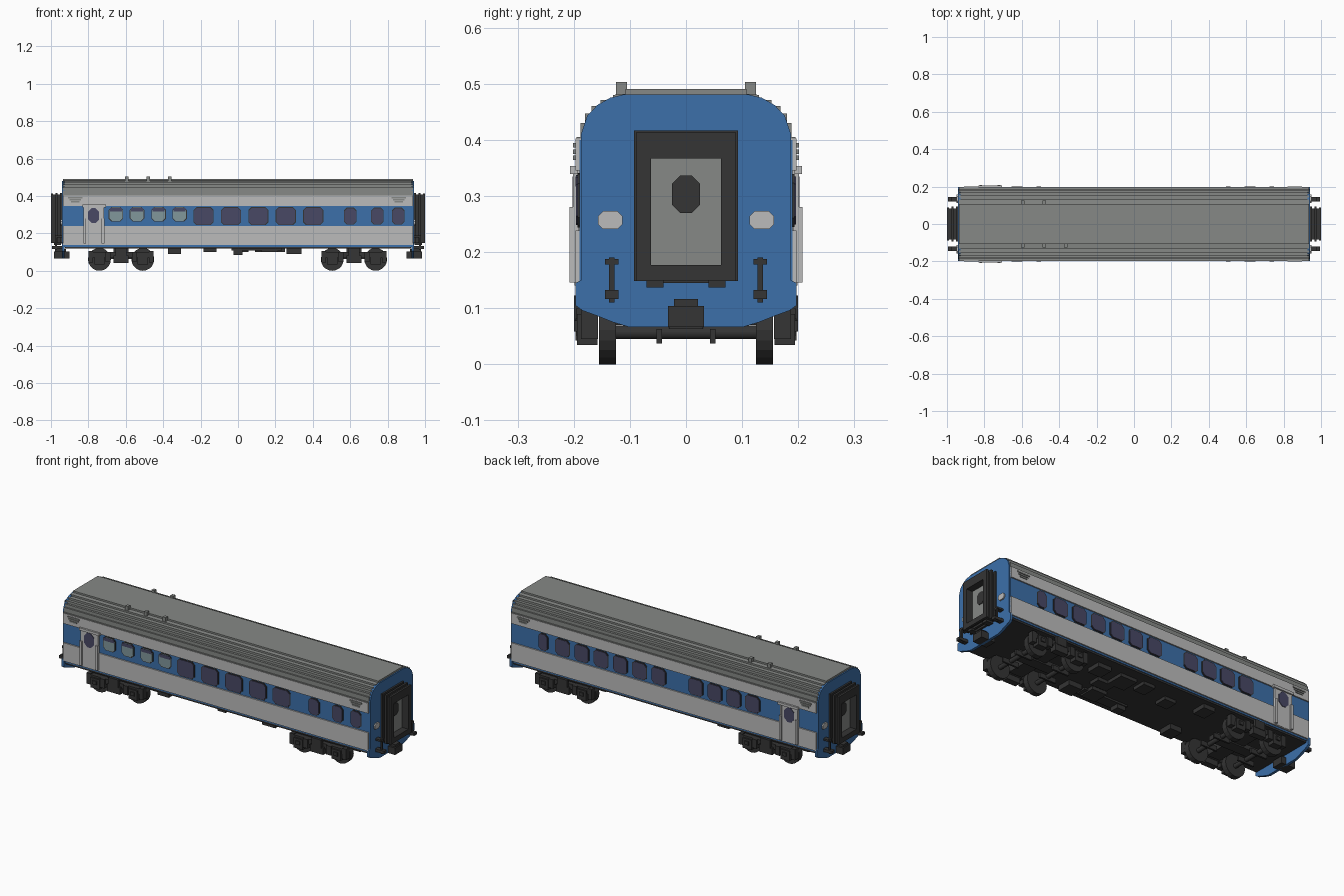
import bpy, bmesh, math
from mathutils import Vector

cube = bpy.data.objects.get("Cube")
if cube:
    bpy.data.objects.remove(cube, do_unlink=True)


def material(name, r, g, b):
    m = bpy.data.materials.new(name)
    m.use_nodes = True
    m.diffuse_color = (r, g, b, 1)
    m.node_tree.nodes["Principled BSDF"].inputs["Base Color"].default_value = (r, g, b, 1)
    m.roughness = 0.6
    return m


BLUE = material("body blue", 0.045, 0.16, 0.40)
LIGHT = material("light grey", 0.50, 0.50, 0.50)
ROOF = material("roof grey", 0.24, 0.25, 0.24)
DARK = material("dark grey", 0.035, 0.035, 0.035)
GLASS = material("tinted glass", 0.065, 0.065, 0.13)
PALE = material("pale glass", 0.22, 0.31, 0.33)


def finish(name, bm, mat):
    bmesh.ops.recalc_face_normals(bm, faces=bm.faces)
    me = bpy.data.meshes.new(name)
    bm.to_mesh(me)
    bm.free()
    me.materials.append(mat)
    ob = bpy.data.objects.new(name, me)
    bpy.context.collection.objects.link(ob)
    return ob


def box(name, mat, x0, x1, y0, y1, z0, z1):
    bm = bmesh.new()
    bmesh.ops.create_cube(bm, size=1)
    lo, hi = Vector((x0, y0, z0)), Vector((x1, y1, z1))
    for v in bm.verts:
        v.co = (lo + hi) / 2 + v.co * (hi - lo)
    return finish(name, bm, mat)


def block(name, mat, centre, size):
    c, h = Vector(centre), Vector(size) / 2
    return box(name, mat, c.x - h.x, c.x + h.x, c.y - h.y, c.y + h.y, c.z - h.z, c.z + h.z)


def prism(name, mat, points, axis, a, b):
    """Extrude a 2D outline along x (points are y,z) or y (points are x,z)."""
    bm = bmesh.new()
    verts = [bm.verts.new((a, p, q) if axis == "x" else (p, a, q)) for p, q in points]
    face = bm.faces.new(verts)
    ext = bmesh.ops.extrude_face_region(bm, geom=[face])["geom"]
    step = Vector((b - a, 0, 0)) if axis == "x" else Vector((0, b - a, 0))
    bmesh.ops.translate(bm, verts=[g for g in ext if isinstance(g, bmesh.types.BMVert)], vec=step)
    return finish(name, bm, mat)


def octagon(cx, cz, w, h, c):
    w, h = w / 2, h / 2
    return [(cx + sx * (w - i), cz + sz * (h - j)) for sx, sz, i, j in (
        (-1, -1, c, 0), (1, -1, c, 0), (1, -1, 0, c), (1, 1, 0, c),
        (1, 1, c, 0), (-1, 1, c, 0), (-1, 1, 0, c), (-1, -1, 0, c))]


def mirrored(half):
    return half + [(-y, z) for y, z in reversed(half)]


def wheel(name, x, y, z, radius, width):
    bm = bmesh.new()
    bmesh.ops.create_cone(bm, cap_ends=True, segments=20, radius1=radius, radius2=radius, depth=width)
    for v in bm.verts:
        v.co = Vector((x + v.co.x, y + v.co.z, z + v.co.y))
    return finish(name, bm, DARK)


# Body shell, coloured bands and floor
END = 0.935
box("body_core", BLUE, -END, END, -0.19, 0.19, 0.128, 0.40)
box("underfloor", DARK, -END + 0.01, END - 0.01, -0.187, 0.187, 0.118, 0.13)
for s, side in ((-1, "front"), (1, "back")):
    y0, y1 = sorted((s * 0.185, s * 0.197))
    box(side + "_lower_band", LIGHT, -END, END, y0, y1, 0.137, 0.238)
    box(side + "_upper_band", LIGHT, -END, END, y0, y1, 0.345, 0.402)

# Stepped roof
roof_half = [(0.195, 0.395), (0.195, 0.405), (0.188, 0.405), (0.188, 0.43), (0.18, 0.43),
             (0.18, 0.447), (0.168, 0.447), (0.168, 0.46), (0.152, 0.46), (0.152, 0.471),
             (0.13, 0.471), (0.13, 0.48), (0.108, 0.482), (0.108, 0.491)]
prism("roof", ROOF, mirrored(roof_half), "x", -END, END)
for x, sides in ((-0.595, (-1, 1)), (-0.48, (-1, 1)), (-0.365, (-1,))):
    for s in sides:
        block("roof_vent", ROOF, (x, s * 0.115, 0.491), (0.018, 0.02, 0.024))


# Side windows and vents
def window(name, s, x, z, w, h, mat=GLASS):
    y = s * 0.19
    prism(name + "_surround", DARK, octagon(x, z, w, h, 0.016), "y", y - s * 0.002, y + s * 0.003)
    prism(name, mat, octagon(x, z, w - 0.008, h - 0.008, 0.014), "y", y, y + s * 0.006)


for x in (-0.653, -0.54, -0.424, -0.312):
    window("pale_window", -1, x, 0.302, 0.078, 0.078, PALE)
    block("window_top_sash", GLASS, (x, -0.194, 0.326), (0.064, 0.006, 0.018))
for i in range(5):
    window("large_window", -1, -0.184 + i * 0.1465, 0.292, 0.108, 0.096)
for x in (0.6, 0.745, 0.857):
    window("small_window", -1, x, 0.292, 0.068, 0.092)
for i in range(7):
    window("back_window", 1, 0.74 - i * 0.118, 0.292, 0.06 if i == 0 else 0.09, 0.094)
for i in range(4):
    window("back_window", 1, -0.195 - i * 0.116, 0.292, 0.09, 0.094)
for s in (-1, 1):
    for x in (-0.87, 0.86):
        for k in range(3):
            block("side_vent", ROOF, (x, s * 0.198, 0.39 - k * 0.011), (0.076 - k * 0.016, 0.006, 0.008))

# Entrance doors with posts, window and rain strip
for s in (-1, 1):
    block("door", LIGHT, (-0.772, s * 0.192, 0.243), (0.1, 0.014, 0.205))
    prism("door_window", GLASS, octagon(-0.772, 0.295, 0.06, 0.08, 0.02), "y", s * 0.196, s * 0.202)
    for x in (-0.82, -0.722):
        block("door_post", LIGHT, (x, s * 0.2, 0.213), (0.014, 0.016, 0.135))
        block("door_upper_post", LIGHT, (x, s * 0.195, 0.31), (0.01, 0.012, 0.07))
    block("door_rain_strip", LIGHT, (-0.768, s * 0.2, 0.346), (0.125, 0.014, 0.014))

# Carriage ends, the same at both ends
end_half = [(0.10, 0.066), (0.13, 0.075), (0.155, 0.085), (0.185, 0.096), (0.197, 0.105),
            (0.197, 0.145), (0.187, 0.15), (0.187, 0.41), (0.176, 0.443), (0.158, 0.462),
            (0.135, 0.475), (0.11, 0.481)]
for d in (-1, 1):
    def end_box(name, mat, x0, x1, y0, y1, z0, z1):
        a, b = sorted((d * x0, d * x1))
        return box(name, mat, a, b, y0, y1, z0, z1)

    prism("end_wall", BLUE, mirrored(end_half), "x", d * 0.928, d * 0.942)
    # Gangway: ribbed frame around a recessed door
    for k, (x0, x1, g) in enumerate(((0.94, 0.952, 0), (0.952, 0.964, 0.01),
                                     (0.964, 0.976, 0), (0.976, 0.988, 0.01), (0.988, 1.0, 0.004))):
        for s in (-1, 1):
            y0, y1 = sorted((s * 0.062, s * (0.093 - g)))
            end_box("gangway_side", DARK, x0, x1, y0, y1, 0.148, 0.417 - g)
        end_box("gangway_top", DARK, x0, x1, -0.063, 0.063, 0.367, 0.417 - g)
        end_box("gangway_sill", DARK, x0, x1, -0.063, 0.063, 0.145 + g, 0.177)
    end_box("gangway_door", ROOF, 0.94, 0.962, -0.063, 0.063, 0.176, 0.368)
    prism("gangway_door_window", DARK, octagon(0, 0.303, 0.05, 0.066, 0.014), "x", d * 0.96, d * 0.966)
    for s in (-1, 1):
        prism("end_lamp", LIGHT, octagon(s * 0.135, 0.257, 0.044, 0.032, 0.009), "x", d * 0.94, d * 0.949)
        y = s * 0.132
        end_box("hand_rail", DARK, 0.968, 0.978, y - 0.005, y + 0.005, 0.11, 0.19)
        end_box("hand_rail_top", DARK, 0.94, 0.978, y - 0.012, y + 0.012, 0.178, 0.188)
        end_box("hand_rail_foot", DARK, 0.94, 0.995, y - 0.012, y + 0.012, 0.116, 0.132)
        end_box("gangway_foot", DARK, 0.945, 0.985, s * 0.055 - 0.015, s * 0.055 + 0.015, 0.137, 0.15)
    end_box("coupler", DARK, 0.90, 0.985, -0.032, 0.032, 0.066, 0.104)
    end_box("coupler_top", DARK, 0.92, 0.978, -0.021, 0.021, 0.10, 0.116)

# Bogies
for cx in (-0.625, 0.62):
    block("bogie_bolster", DARK, (cx, 0, 0.095), (0.08, 0.3, 0.05))
    block("bogie_centre_beam", DARK, (cx, 0, 0.075), (0.26, 0.06, 0.025))
    for s in (-1, 1):
        block("bogie_frame", DARK, (cx, s * 0.173, 0.086), (0.345, 0.026, 0.028))
        block("spring_plank", DARK, (cx, s * 0.18, 0.062), (0.08, 0.034, 0.04))
        block("bogie_step", DARK, (cx, s * 0.192, 0.1), (0.06, 0.016, 0.045))
        for e in (-1, 1):
            x = cx + e * 0.116
            wheel("wheel", x, s * 0.14, 0.061, 0.061, 0.03)
            block("axle_box", DARK, (x, s * 0.176, 0.062), (0.055, 0.036, 0.055))
            block("axle_cap", DARK, (x, s * 0.195, 0.068), (0.024, 0.01, 0.02))
            block("frame_end", DARK, (x + e * 0.045, s * 0.172, 0.075), (0.024, 0.03, 0.06))
            block("spring", DARK, (x - e * 0.045, s * 0.178, 0.075), (0.028, 0.034, 0.05))
            block("brake_arm", DARK, (x, s * 0.048, 0.05), (0.1, 0.01, 0.026))
    for e in (-1, 1):
        wheel("axle", cx + e * 0.116, 0, 0.057, 0.012, 0.3)

# Underfloor equipment boxes
for x, y, w, d, bottom in ((-0.34, -0.13, 0.07, 0.08, 0.09), (-0.34, 0.12, 0.07, 0.08, 0.095),
                           (0.1, -0.12, 0.27, 0.06, 0.108), (0.0, -0.12, 0.05, 0.05, 0.085),
                           (0.17, -0.1, 0.09, 0.09, 0.1), (0.3, -0.12, 0.08, 0.08, 0.09),
                           (0.3, 0.1, 0.08, 0.08, 0.095), (0.14, 0.08, 0.1, 0.1, 0.1),
                           (0.02, 0.1, 0.07, 0.08, 0.1), (0.2, 0, 0.1, 0.06, 0.1),
                           (-0.15, 0.06, 0.07, 0.07, 0.1)):
    box("equipment_box", DARK, x - w / 2, x + w / 2, y - d / 2, y + d / 2, bottom, 0.125)
